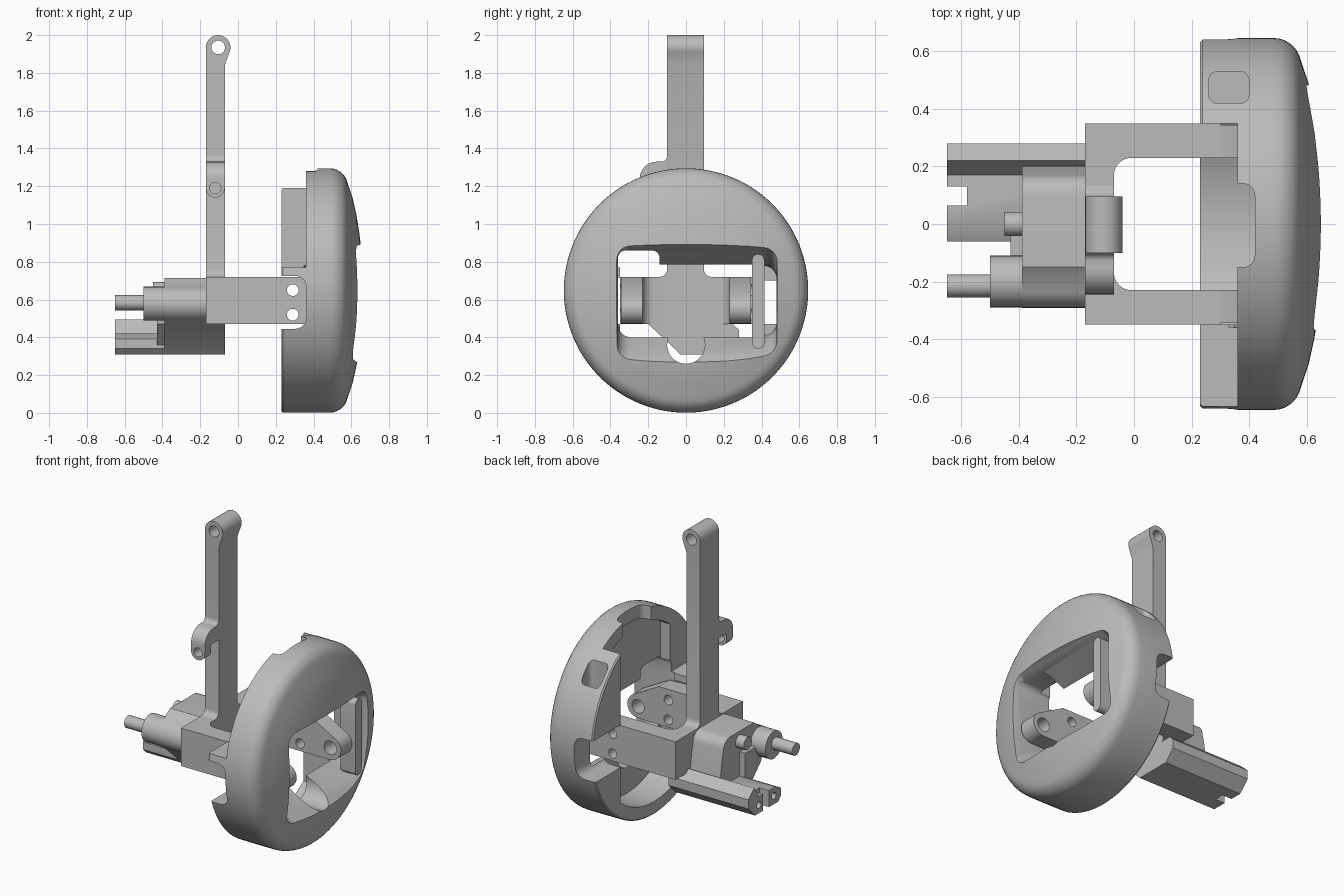
import bpy, bmesh
from math import pi, sin, cos, radians

if "Cube" in bpy.data.objects:
    bpy.data.objects.remove(bpy.data.objects["Cube"])

grey = bpy.data.materials.new("plain grey")
grey.use_nodes = True
grey.diffuse_color = (0.5, 0.5, 0.5, 1)
grey.node_tree.nodes["Principled BSDF"].inputs["Base Color"].default_value = (0.5, 0.5, 0.5, 1)


def place(axis, p, t):
    u, v = p
    return {"x": (t, u, v), "y": (u, t, v), "z": (u, v, t)}[axis]


def loft(name, axis, sections):
    """Solid through matching outlines, each given as (position, points)."""
    bm = bmesh.new()
    rings = [[bm.verts.new(place(axis, p, t)) for p in pts] for t, pts in sections]
    for a, b in zip(rings, rings[1:]):
        for i in range(len(a)):
            j = (i + 1) % len(a)
            bm.faces.new((a[i], a[j], b[j], b[i]))
    bm.faces.new(rings[0])
    bm.faces.new(rings[-1])
    bmesh.ops.recalc_face_normals(bm, faces=bm.faces)
    mesh = bpy.data.meshes.new(name)
    bm.to_mesh(mesh)
    bm.free()
    mesh.materials.append(grey)
    ob = bpy.data.objects.new(name, mesh)
    bpy.context.collection.objects.link(ob)
    return ob


def prism(name, axis, pts, a, b):
    return loft(name, axis, [(a, pts), (b, pts)])


def arc(u, v, r, a0, a1, n=10):
    angles = [radians(a0 + (a1 - a0) * i / n) for i in range(n + 1)]
    return [(u + r * cos(a), v + r * sin(a)) for a in angles]


def circle(u, v, r, n=32):
    return arc(u, v, r, 0, 360, n)[:-1]


def rounded(u0, u1, v0, v1, r):
    return (arc(u1 - r, v1 - r, r, 0, 90, 6) + arc(u0 + r, v1 - r, r, 90, 180, 6)
            + arc(u0 + r, v0 + r, r, 180, 270, 6) + arc(u1 - r, v0 + r, r, 270, 360, 6))


def box(name, x, y, z):
    return prism(name, "z", [(x[0], y[0]), (x[1], y[0]), (x[1], y[1]), (x[0], y[1])], *z)


def combine(ob, others, mode="DIFFERENCE"):
    for other in others:
        mod = ob.modifiers.new("bool", "BOOLEAN")
        mod.operation, mod.solver, mod.object = mode, "EXACT", other
        with bpy.context.temp_override(object=ob, active_object=ob):
            bpy.ops.object.modifier_apply(modifier=mod.name)
        bpy.data.objects.remove(other)
    return ob


# Domed round cover, turned about the x axis
C = 0.648
profile = [(0.23, 0.638), (0.238, 0.646), (0.36, 0.647), (0.485, 0.647)]
profile += [(0.485 + u, 0.55 + v) for v, u in arc(0, 0, 0.097, 12, 78, 6)]
profile += [(0.607, 0.49), (0.627, 0.4), (0.643, 0.3), (0.655, 0.2), (0.665, 0.06)]
cover = loft("round_cover", "x", [(x, circle(0, C, r, 96)) for x, r in profile])

# Inner cavity: a cylinder with two flat sides
cavity = prism("cavity", "x", circle(0, C, 0.56, 64), 0.1, 0.43)
combine(cavity, [box("flats", (0, 1), (-0.35, 0.35), (0, 2))], "INTERSECT")


def window_section(x, z0, z1, grow=0):
    return (x, rounded(-0.36 - grow, 0.48 + grow, z0, z1, 0.07))


window = loft("window", "x", [
    window_section(0.35, 0.41, 0.78), window_section(0.43, 0.40, 0.785),
    window_section(0.58, 0.31, 0.86), window_section(0.62, 0.275, 0.88, 0.005),
    window_section(0.72, 0.22, 0.92, 0.03)])

combine(cover, [
    cavity, window,
    prism("window_corner", "x", rounded(-0.36, -0.14, 0.5, 0.86, 0.04), 0.33, 0.7),
    prism("low_notch", "x", circle(0, 0.36, 0.1), 0.2, 0.7),
    box("back_opening", (0.1, 0.36), (-0.8, 0.35), (0.77, 1.5)),
    prism("side_notches", "y", rounded(0.1, 0.362, 0.445, 0.725, 0.06), -0.8, 0.8),
    prism("top_notch", "z", rounded(0.2, 0.42, -0.15, 0.14, 0.04), 1.0, 1.5),
    prism("pocket", "z", rounded(0.26, 0.40, 0.42, 0.53, 0.03), 0.92, 1.5)])

# Slim upright bar across the window
prism("window_bar", "x", rounded(0.35, 0.415, 0.34, 0.84, 0.03), 0.5, 0.61)

# U-shaped bracket
bracket = box("bracket", (-0.17, 0.30), (-0.35, 0.35), (0.47, 0.72))
combine(bracket, [prism("bracket_gap", "z", rounded(-0.07, 0.6, -0.23, 0.23, 0.06), 0.3, 0.9)])

# Pivot ears at the ends of the arms
for side, label in ((1, "left"), (-1, "right")):
    ear_pts = [(0.2, 0.47), (0.36, 0.47)] + arc(0.51, 0.55, 0.078, -85, 55) + [(0.36, 0.72), (0.2, 0.72)]
    ear = prism(label + "_pivot_ear", "y", ear_pts, side * 0.23, side * 0.345)
    holes = [(0.29, 0.65, 0.031), (0.29, 0.52, 0.031), (0.51, 0.55, 0.045)]
    combine(ear, [prism("hole", "y", circle(u, v, r), side * 0.1, side * 0.5) for u, v, r in holes])
    combine(bracket, [prism("hole", "y", circle(u, v, r), side * 0.1, side * 0.5) for u, v, r in holes[:2]])

# Tall post with an eye at the top and a small fillet at the foot
foot = arc(-0.14, 0.76, 0.04, 270, 360, 5)
post = prism("post", "x", [(-0.14, 0.70)] + foot + [(-0.1, 1.93), (0.095, 1.93)]
             + [(-y - 0.005, z) for y, z in reversed(foot)] + [(0.135, 0.70)], -0.17, -0.07)
combine(post, [
    prism("eye", "y", circle(-0.105, 1.935, 0.065), -0.1, 0.095),
    prism("eye_neck", "y", [(-0.17, 1.8), (-0.07, 1.84), (-0.045, 1.91), (-0.105, 1.935), (-0.17, 1.935)],
          -0.1, 0.095)], "UNION")
combine(post, [prism("eye_hole", "y", circle(-0.105, 1.935, 0.036), -0.3, 0.3)])

# Hooked lug on the side of the post
lug = prism("side_lug", "x", [(-0.09, 1.36)] + arc(-0.13, 1.36, 0.03, 0, -90, 5)
            + arc(-0.155, 1.24, 0.09, 90, 180, 8) + [(-0.245, 1.1), (-0.18, 1.1), (-0.18, 1.23), (-0.09, 1.23)],
            -0.17, -0.07)
lug_shape = prism("lug_shape", "y", circle(-0.12, 1.19, 0.05), -0.4, 0)
combine(lug_shape, [box("lug_top", (-0.17, -0.07), (-0.4, 0), (1.19, 1.5))], "UNION")
combine(lug, [lug_shape], "INTERSECT")
combine(lug, [prism("lug_hole", "y", circle(-0.12, 1.19, 0.03), -0.4, -0.11)])

# Rear housing: rounded on one side, stepping down to a low flange on the other
prism("rear_housing", "x", arc(-0.2, 0.578, 0.092, 235, 100) + [(-0.15, 0.715)]
      + arc(0.1, 0.645, 0.07, 90, 0, 6) + [(0.185, 0.58), (0.2, 0.47), (0.28, 0.43), (0.28, 0.38)]
      + [(0.21, 0.31), (-0.03, 0.31), (-0.06, 0.34), (-0.2, 0.47)], -0.39, -0.07)
keel = prism("lower_keel", "x", [(-0.06, 0.34), (-0.03, 0.31), (0.21, 0.31), (0.28, 0.38), (0.28, 0.44),
                                 (0.22, 0.495), (0.17, 0.42), (0.0, 0.42), (-0.06, 0.39)], -0.65, -0.07)
combine(keel, [box("keel_slot", (-0.7, -0.58), (0.065, 0.13), (0.2, 0.7))]
        + [prism("keel_hole", "x", circle(y, 0.365, 0.022), -0.7, -0.5) for y in (0.015, 0.17)])
prism("housing_step", "x", [(-0.17, 0.47), (-0.06, 0.36), (0.0, 0.36), (0.0, 0.58), (-0.17, 0.58)], -0.43, -0.38)

# Bosses and pins at the rear
for name, y, z, r, x in (("large_boss", -0.2, 0.578, 0.09, -0.5), ("large_pin", -0.215, 0.583, 0.04, -0.65),
                         ("small_pin", 0.0, 0.65, 0.042, -0.45)):
    prism(name, "x", circle(y, z, r), x, -0.3)

# Smooth curved surfaces, keep real edges sharp
bpy.ops.object.select_all(action="DESELECT")
for ob in bpy.context.scene.objects:
    if ob.type == "MESH" and grey.name in ob.data.materials:
        ob.select_set(True)
        bpy.context.view_layer.objects.active = ob
bpy.ops.object.shade_smooth_by_angle(angle=radians(30))
